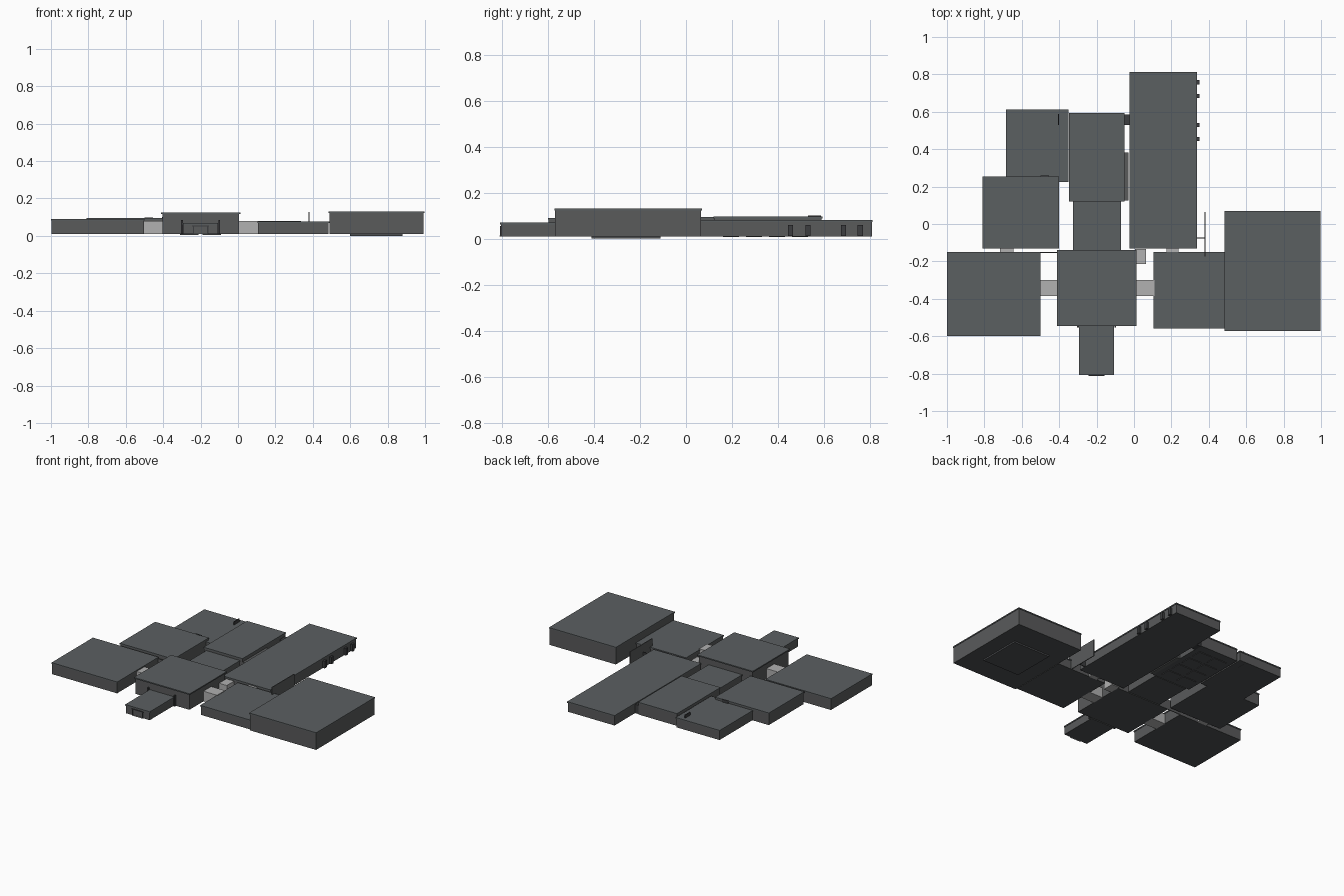
import bpy
import bmesh

if "Cube" in bpy.data.objects:
    bpy.data.objects.remove(bpy.data.objects["Cube"])


def material(name, r, g, b):
    m = bpy.data.materials.new(name)
    m.use_nodes = True
    m.diffuse_color = (r, g, b, 1)
    m.node_tree.nodes["Principled BSDF"].inputs["Base Color"].default_value = (r, g, b, 1)
    return m


ROOF = material("slate roof", 0.105, 0.115, 0.12)
WALL = material("grey wall", 0.1, 0.103, 0.105)
FLOOR = material("dark floor", 0.075, 0.08, 0.085)
LIGHT = material("light passage", 0.44, 0.44, 0.44)
TRIM = material("dark trim", 0.045, 0.047, 0.05)

BASE = 0.01


def box(name, x, y, z, mat, bottom=None):
    """Box from (low, high) pairs; an optional second material covers its underside."""
    bm = bmesh.new()
    bmesh.ops.create_cube(bm, size=1)
    for v in bm.verts:
        v.co = [lo + (hi - lo) * (c + 0.5) for c, (lo, hi) in zip(v.co, (x, y, z))]
    bm.normal_update()
    mesh = bpy.data.meshes.new(name)
    mesh.materials.append(mat)
    if bottom:
        mesh.materials.append(bottom)
        for f in bm.faces:
            f.material_index = int(f.normal.z < -0.5)
    bm.to_mesh(mesh)
    bm.free()
    obj = bpy.data.objects.new(name, mesh)
    bpy.context.collection.objects.link(obj)
    return obj


def room(name, x, y, top, lip=0.003):
    """Walled block with a thin roof slab overhanging by lip."""
    slab = 0.008
    inner = [(lo + lip, hi - lip) for lo, hi in (x, y)]
    box(name + "_walls", *inner, (BASE, top - slab), WALL, FLOOR)
    box(name + "_roof", x, y, (top - slab, top), ROOF)


# Main rooms
room("west_hall", (-1.0, -0.5), (-0.6, -0.15), 0.09)
room("west_room", (-0.81, -0.4), (-0.13, 0.255), 0.095)
room("northwest_room", (-0.685, -0.35), (0.225, 0.612), 0.078)
room("north_room", (-0.347, -0.05), (0.12, 0.593), 0.096)
room("central_corridor", (-0.327, -0.07), (-0.145, 0.122), 0.077)
room("central_hall", (-0.411, 0.014), (-0.545, -0.14), 0.125, 0.008)
room("entrance_porch", (-0.294, -0.106), (-0.808, -0.54), 0.07)
room("long_hall", (-0.025, 0.337), (-0.13, 0.812), 0.08)
room("east_room", (0.104, 0.488), (-0.56, -0.15), 0.076)
room("east_hall", (0.485, 0.996), (-0.572, 0.069), 0.13)

# Light passages joining the rooms
for name, x, y, top in (
    ("west_passage", (-0.505, -0.4), (-0.385, -0.3), 0.08),
    ("east_passage", (0.005, 0.11), (-0.385, -0.3), 0.08),
    ("corner_passage", (0.005, 0.065), (-0.215, -0.135), 0.07),
    ("west_room_passage", (-0.716, -0.645), (-0.155, -0.125), 0.07),
    ("long_hall_passage", (0.175, 0.237), (-0.155, -0.125), 0.07),
):
    box(name, x, y, (BASE, top), LIGHT)

# Dark links between the north room and the long hall
box("north_link", (-0.055, -0.02), (0.53, 0.585), (BASE, 0.07), TRIM)
box("south_link", (-0.055, -0.03), (0.125, 0.382), (BASE, 0.07), WALL)

# Door posts on the long hall's outer wall
for i, y in enumerate((0.455, 0.53, 0.685, 0.758)):
    box(f"door_post_{i + 1}", (0.332, 0.35), (y - 0.011, y + 0.011), (0.012, 0.06), TRIM)

# Thin free-standing panel and its bar
box("thin_panel", (0.378, 0.383), (-0.175, 0.065), (BASE, 0.127), WALL)
box("panel_bar", (0.334, 0.38), (-0.078, -0.073), (BASE, 0.07), TRIM)
box("link_wall", (-0.505, -0.4), (-0.154, -0.149), (BASE, 0.08), WALL)

# Small roof fins
box("roof_fin", (-0.405, -0.4), (0.53, 0.587), (BASE, 0.1), TRIM)
box("roof_vent", (-0.5, -0.455), (0.25, 0.258), (0.07, 0.097), TRIM)

# Porch doorway, step and side posts
box("porch_door", (-0.235, -0.165), (-0.808, -0.803), (0.014, 0.05), WALL)
box("door_lintel", (-0.245, -0.155), (-0.81, -0.803), (0.05, 0.055), TRIM)
box("door_step", (-0.24, -0.16), (-0.812, -0.803), (BASE, 0.014), LIGHT)
for side in (-1, 1):
    jamb = -0.2 + side * 0.038
    post = -0.2 + side * 0.1
    box(f"door_jamb_{side}", (jamb - 0.003, jamb + 0.003), (-0.81, -0.803), (BASE, 0.05), TRIM)
    box(f"side_post_{side}", (post - 0.005, post + 0.005), (-0.553, -0.54), (BASE, 0.085), TRIM)

# Plates under the floors
box("east_hall_underplate", (0.6, 0.88), (-0.41, -0.11), (0, BASE), FLOOR)
for i in range(2):
    for j in range(4):
        x, y = -0.31 + i * 0.12, 0.16 + j * 0.1
        box(f"floor_plate_{i}_{j}", (x, x + 0.1), (y, y + 0.07), (0.006, BASE), FLOOR)
